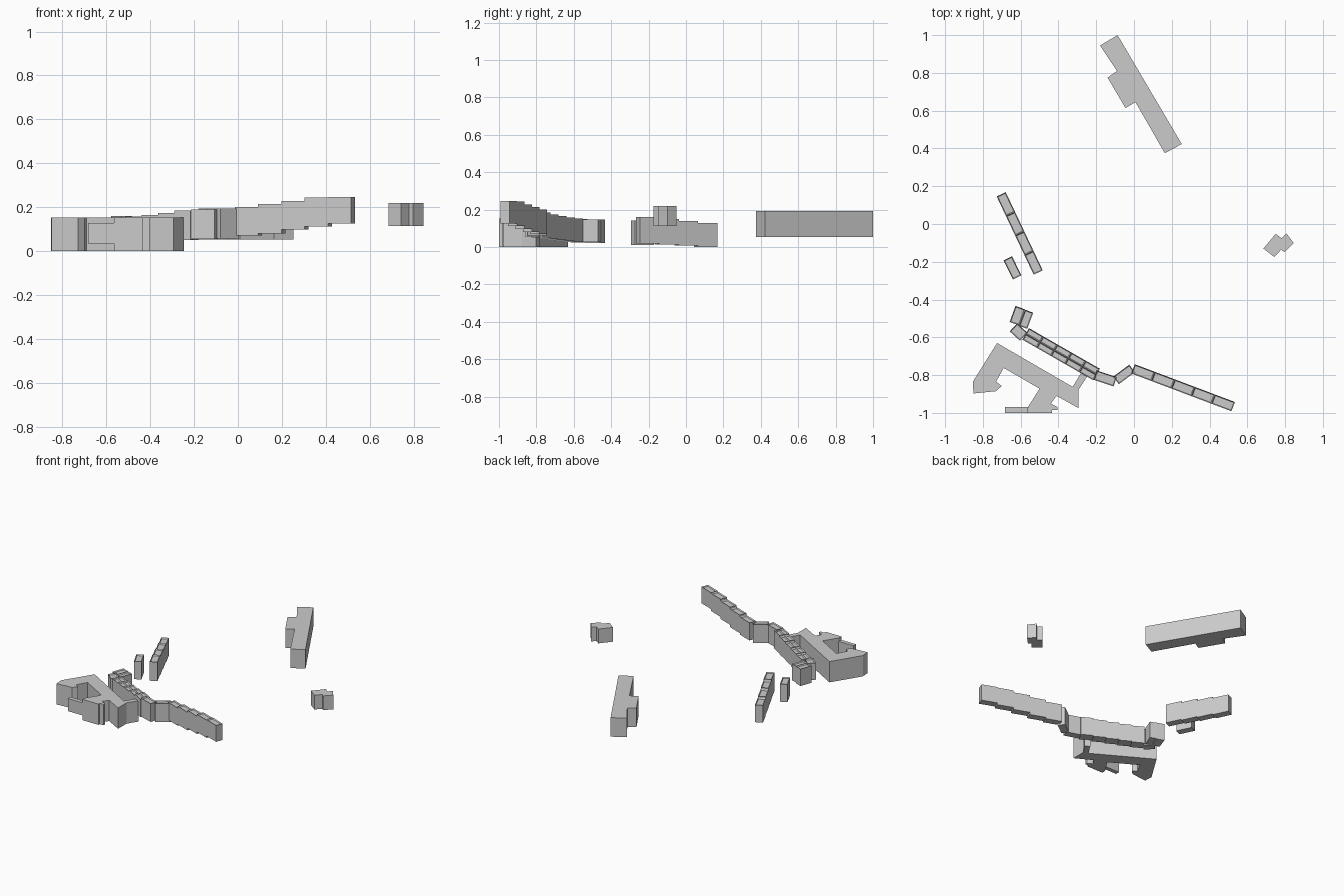
import bpy, bmesh
from mathutils import Vector


def finish(bm, name):
    bmesh.ops.recalc_face_normals(bm, faces=bm.faces)
    me = bpy.data.meshes.new(name)
    bm.to_mesh(me)
    bm.free()
    ob = bpy.data.objects.new(name, me)
    bpy.context.collection.objects.link(ob)
    return ob


def add_prism(bm, pts, z0, z1):
    face = bm.faces.new([bm.verts.new((x, y, z0)) for x, y in pts])
    res = bmesh.ops.extrude_face_region(bm, geom=[face], use_keep_orig=True)
    verts = [g for g in res["geom"] if isinstance(g, bmesh.types.BMVert)]
    bmesh.ops.translate(bm, verts=verts, vec=(0, 0, z1 - z0))
    return [g for g in res["geom"] if isinstance(g, bmesh.types.BMFace)][0]


def block(name, pts, z0, z1):
    bm = bmesh.new()
    add_prism(bm, pts, z0, z1)
    return finish(bm, name)


def terrace(name, start, end, width, levels, offset=0.0):
    """Stepped row of houses; levels holds (bottom, top) for each house."""
    a, b = Vector(start), Vector(end)
    d = (b - a).normalized()
    n = Vector((-d.y, d.x))
    a, b = a + n * offset, b + n * offset
    bm = bmesh.new()
    count = len(levels)
    for i, (z0, z1) in enumerate(levels):
        p, q = a.lerp(b, i / count), a.lerp(b, (i + 1) / count)
        w = n * (width / 2)
        top = add_prism(bm, [p - w, q - w, q + w, p + w], z0, z1)
        # parapet around a slightly sunken roof
        top.normal_update()
        bmesh.ops.inset_region(bm, faces=[top], thickness=0.007)
        bmesh.ops.translate(bm, verts=top.verts, vec=(0, 0, -0.008))
    return finish(bm, name)


# Long slab building with a side wing
block("slab_building", [(-0.18, 0.945), (-0.087, 1.0), (0.253, 0.423), (0.163, 0.375),
                        (0.008, 0.645), (-0.045, 0.614), (-0.14, 0.775), (-0.09, 0.81)],
      0.053, 0.193)

# Small detached pavilion
block("pavilion", [(0.685, -0.13), (0.75, -0.052), (0.78, -0.075), (0.807, -0.05),
                   (0.845, -0.10), (0.797, -0.15), (0.78, -0.135), (0.743, -0.175)],
      0.113, 0.218)

# Western terraces
terrace("west_terrace", (-0.703, 0.157), (-0.507, -0.257), 0.053,
        [(0.0, 0.128), (0.007, 0.138), (0.013, 0.15), (0.02, 0.16)])
terrace("west_short_terrace", (-0.668, -0.182), (-0.618, -0.283), 0.05, [(0.012, 0.143)])

# Corner houses at the head of the curved terrace
terrace("corner_house_outer", (-0.602, -0.443), (-0.633, -0.528), 0.054, [(0.022, 0.147)])
terrace("corner_house_inner", (-0.555, -0.462), (-0.587, -0.547), 0.046, [(0.026, 0.147)])
terrace("corner_link", (-0.638, -0.547), (-0.584, -0.597), 0.058, [(0.025, 0.15)])

# Back-to-back central terrace
for side, off in (("north", 0.0175), ("south", -0.0175)):
    terrace("central_terrace_" + side, (-0.573, -0.582), (-0.198, -0.797), 0.035,
            [(0.027, 0.152), (0.032, 0.158), (0.038, 0.165), (0.044, 0.174), (0.05, 0.184)], off)

# Kinked connecting houses and eastern terrace
terrace("kink_house_west", (-0.205, -0.80), (-0.10, -0.835), 0.052, [(0.055, 0.19)])
terrace("kink_house_east", (-0.095, -0.828), (-0.01, -0.765), 0.05, [(0.058, 0.193)])
terrace("east_terrace", (-0.005, -0.767), (0.525, -0.967), 0.052,
        [(0.07, 0.20), (0.08, 0.214), (0.097, 0.228), (0.112, 0.243), (0.126, 0.247)])

# Large courtyard building and its raised low wing
block("courtyard_building", [
    (-0.725, -0.63), (-0.325, -0.862), (-0.277, -0.783), (-0.245, -0.803), (-0.293, -0.877),
    (-0.293, -0.975), (-0.41, -0.91), (-0.44, -0.95), (-0.404, -0.97), (-0.404, -0.985),
    (-0.435, -0.985), (-0.435, -1.0), (-0.565, -1.0), (-0.562, -0.97), (-0.50, -0.872),
    (-0.69, -0.762), (-0.73, -0.835), (-0.70, -0.857), (-0.73, -0.885), (-0.85, -0.897),
    (-0.853, -0.835)], 0.0, 0.153)
block("raised_wing", [(-0.683, -1.0), (-0.565, -1.0), (-0.562, -0.97), (-0.683, -0.97)],
      0.035, 0.128)
